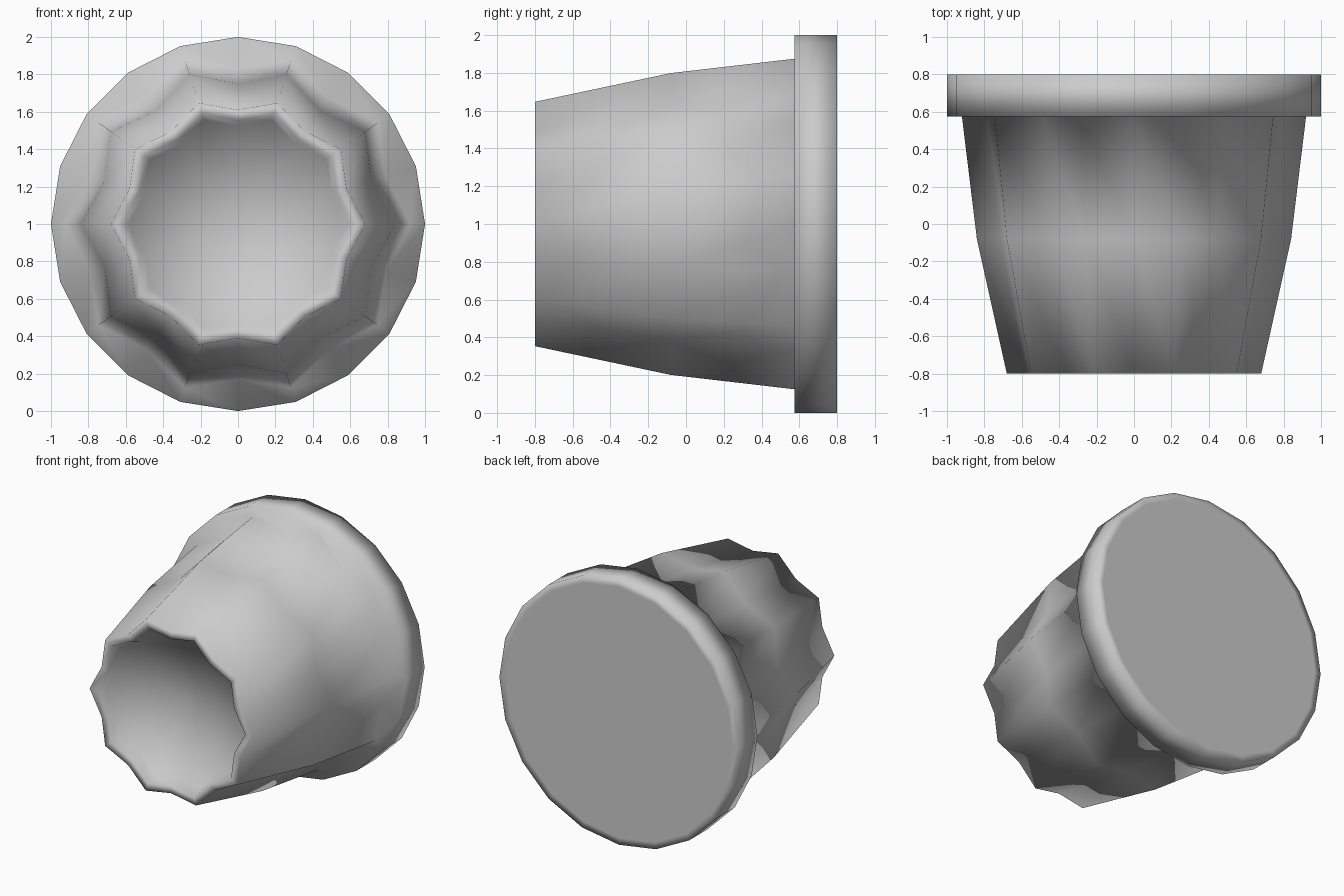
import bpy, bmesh, math

if "Cube" in bpy.data.objects:
    bpy.data.objects.remove(bpy.data.objects["Cube"])

SIDES = 20
bm = bmesh.new()

def ring(y, ridge, valley):
    """Ring around the y axis, alternating ridge and valley radii."""
    pts = []
    for i in range(SIDES):
        a = 2 * math.pi * i / SIDES
        r = valley if i % 2 else ridge
        pts.append(bm.verts.new((r * math.cos(a), y, 1 + r * math.sin(a))))
    return pts

# fluted cup from recessed front face, over the lip, along the body to the rim
profile = [
    (-0.72, 0.585, 0.525),   # recess edge
    (-0.80, 0.62, 0.555),    # inner lip
    (-0.80, 0.68, 0.61),     # outer lip
    (-0.08, 0.84, 0.75),     # body middle
    (0.575, 0.92, 0.83),     # body meets rim
    (0.575, 1.0, 1.0),       # rim front
    (0.80, 1.0, 1.0),        # rim back
    (0.80, 0.95, 0.95),      # flat back inset
]
rings = [ring(*p) for p in profile]
for a, b in zip(rings, rings[1:]):
    for i in range(SIDES):
        j = (i + 1) % SIDES
        bm.faces.new((a[i], a[j], b[j], b[i]))

# back disc and dished front fan
bm.faces.new(rings[-1])
centre = bm.verts.new((0, -0.58, 1))
for i in range(SIDES):
    bm.faces.new((rings[0][i], centre, rings[0][(i + 1) % SIDES]))

bmesh.ops.recalc_face_normals(bm, faces=bm.faces)
for f in bm.faces:
    f.smooth = True
mesh = bpy.data.meshes.new("fluted_cup")
bm.to_mesh(mesh)
bm.free()
cup = bpy.data.objects.new("fluted_cup", mesh)
bpy.context.collection.objects.link(cup)
